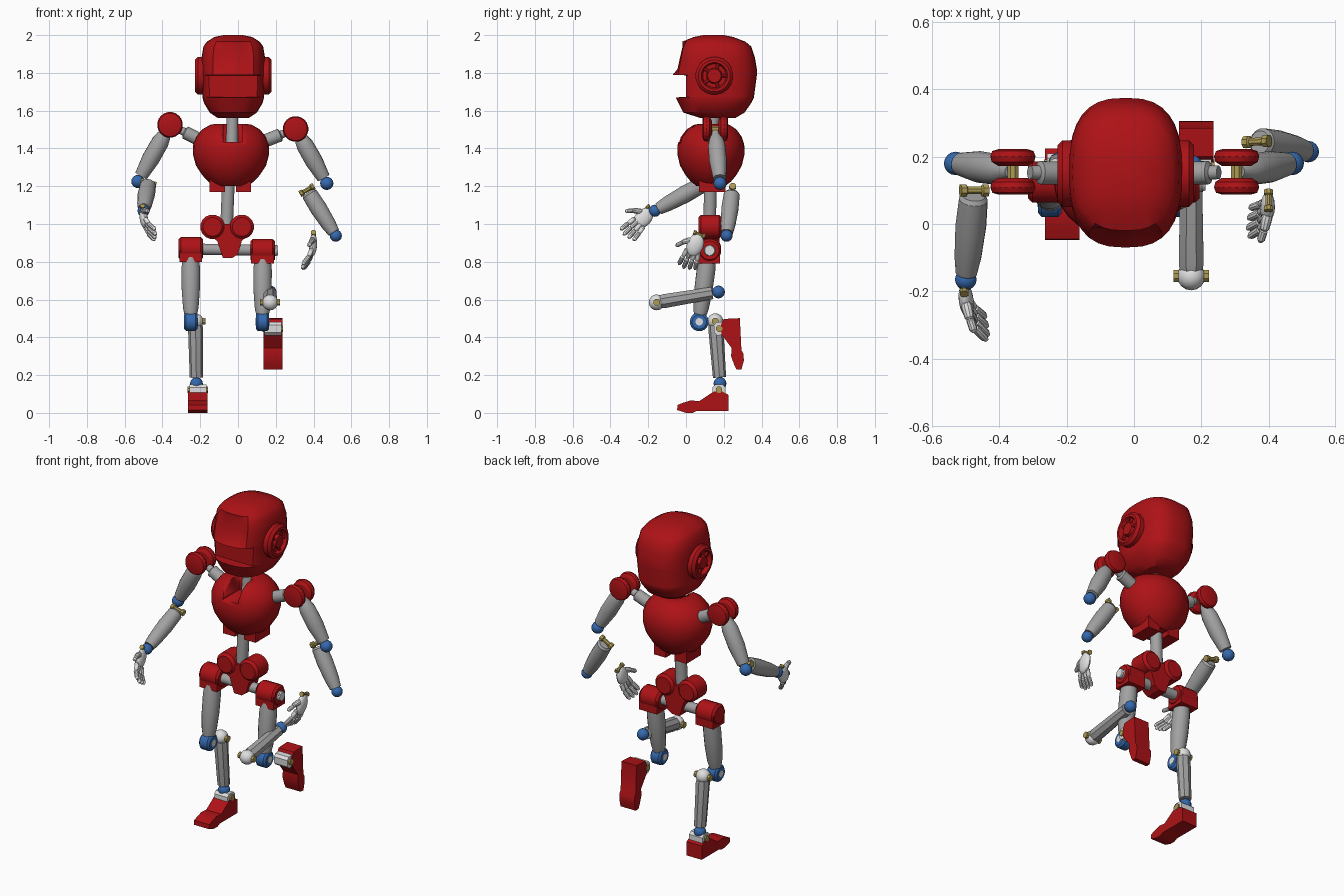
import bpy, bmesh, math
from mathutils import Vector as V

if "Cube" in bpy.data.objects:
    bpy.data.objects.remove(bpy.data.objects["Cube"])


def material(name, *c):
    m = bpy.data.materials.new(name)
    m.use_nodes = True
    m.diffuse_color = (*c, 1)
    m.node_tree.nodes["Principled BSDF"].inputs["Base Color"].default_value = (*c, 1)
    return m


RED = material("deep red", .42, .006, .008)
GREY = material("mid grey", .36, .36, .36)
LIGHT = material("light grey", .74, .74, .75)
BLUE = material("joint blue", .035, .14, .42)
GOLD = material("pin gold", .42, .33, .09)
X, Y, Z = V((1, 0, 0)), V((0, 1, 0)), V((0, 0, 1))


def loft(name, rings, mat):
    """Skin a list of equal-length point rings and cap both ends."""
    bm = bmesh.new()
    rows = [[bm.verts.new(p) for p in ring] for ring in rings]
    n = len(rows[0])
    for a, b in zip(rows, rows[1:]):
        for i in range(n):
            j = (i + 1) % n
            bm.faces.new((a[i], a[j], b[j], b[i]))
    bm.faces.new(rows[0])
    bm.faces.new(rows[-1])
    bmesh.ops.recalc_face_normals(bm, faces=bm.faces)
    me = bpy.data.meshes.new(name)
    bm.to_mesh(me)
    bm.free()
    me.materials.append(mat)
    ob = bpy.data.objects.new(name, me)
    bpy.context.collection.objects.link(ob)
    bpy.ops.object.select_all(action='DESELECT')
    ob.select_set(True)
    bpy.context.view_layer.objects.active = ob
    bpy.ops.object.shade_smooth_by_angle(angle=math.radians(32))
    return ob


def lathe(name, a, b, prof, mat, n=16):
    """Turn (position, radius) pairs around the line a-b."""
    a, b = V(a), V(b)
    q = Z.rotation_difference(b - a)
    turn = [2 * math.pi * (i + .5) / n for i in range(n)]
    return loft(name, [[a + (b - a) * t + q @ V((math.cos(k) * r, math.sin(k) * r, 0))
                        for k in turn] for t, r in prof], mat)


def prism(name, pts, o, u, v, w, half, mat):
    o = V(o)
    return loft(name, [[o + u * p + v * q + w * s for p, q in pts] for s in (-half, half)], mat)


def box(name, c, size, mat):
    x, y, z = (s / 2 for s in size)
    return prism(name, [(-x, -z), (x, -z), (x, z), (-x, z)], c, X, Z, Y, y, mat)


def blob(name, c, axes, mat, n=16):
    """Ellipsoid with three given half-axis vectors."""
    c = V(c)
    rings = []
    for i in range(9):
        k = math.pi * min(max(i / 8, .02), .98)
        rings.append([c + axes[0] * math.cos(k) + math.sin(k) * (
            axes[1] * math.cos(2 * math.pi * j / n) + axes[2] * math.sin(2 * math.pi * j / n))
            for j in range(n)])
    return loft(name, rings, mat)


def ball(name, c, r, mat):
    return blob(name, c, (X * r, Y * r, Z * r), mat)


def pin(name, c, d, length, r=.019):
    c, d = V(c), V(d).normalized() * length / 2
    lathe(name, c - d, c + d, [(0, r), (.2, r), (.25, r * .65), (.75, r * .65), (.8, r), (1, r)], GOLD, 8)


# Head: stacked rings with a visor step across the front
def head_ring(z, hw, y0, y1, limit):
    pts = []
    for i in range(32):
        k = 2 * math.pi * i / 32
        c, s = math.cos(k), math.sin(k)
        x = hw * math.copysign(abs(c) ** .75, c)
        y = (y0 + y1) / 2 + (y1 - y0) / 2 * math.copysign(abs(s) ** .75, s)
        if 1.8 < z < 1.95 and s < 0 and abs(x) < .09:
            y += .02
        pts.append(V((x - .025, max(y, limit), z)))
    return pts


loft("head", [head_ring(*r) for r in (
    (1.56, .08, .08, .26, -1), (1.59, .125, -.015, .31, -1), (1.64, .155, -.04, .345, -1),
    (1.67, .163, -.055, .36, -1), (1.673, .163, -.055, .36, 0), (1.787, .168, -.068, .375, 0),
    (1.79, .168, -.07, .375, -1), (1.82, .168, -.065, .375, -1), (1.88, .168, -.052, .365, -1),
    (1.94, .158, -.038, .345, -1), (1.965, .14, -.02, .315, -1), (1.99, .1, .04, .25, -1),
    (2.0, .05, .09, .2, -1))], RED)
for side, s in (("left", 1), ("right", -1)):
    o = V((-.025, .15, 1.785))
    lathe(side + "_ear_disc", o, o + X * s,
          [(.12, .1), (.188, .1), (.203, .085), (.203, .07), (.18, .062), (.18, .042),
           (.2, .036), (.2, .015)], RED, 20)
    for i in range(5):
        k = 2 * math.pi * i / 5
        d = Y * math.cos(k) + Z * math.sin(k)
        h = o + X * s * .185
        lathe(side + "_ear_spoke", h + d * .03, h + d * .07, [(0, .009), (1, .009)], RED, 6)

# Torso with neck notch, lower tabs, neck and waist
loft("torso", [[V((-.037 + .202 * r * math.cos(k), .132 + .178 * r * math.sin(k), z))
                for k in [2 * math.pi * i / 28 for i in range(28)]]
               for z, r in ((1.2, .42), (1.225, .6), (1.26, .76), (1.31, .92), (1.37, 1),
                            (1.42, .99), (1.46, .92), (1.5, .76), (1.525, .55), (1.53, .4))], RED)
torso = bpy.context.object
cutter = box("neck_notch_cutter", (-.028, 0, 1.53), (.1, .26, .19), RED)
cutter.hide_render = True
bpy.context.view_layer.objects.active = torso
cut = torso.modifiers.new("notch", 'BOOLEAN')
cut.operation = 'DIFFERENCE'
cut.object = cutter
bpy.ops.object.modifier_apply(modifier=cut.name)
bpy.data.objects.remove(cutter)
for x in (-.11, .03):
    box("torso_tab", (x, .14, 1.21), (.08, .14, .08), RED)
lathe("neck", (-.032, .13, 1.4), (-.03, .15, 1.6), [(0, .032), (1, .032)], GREY)
lathe("waist", (-.06, .125, 1.0), (-.05, .13, 1.24), [(0, .034), (1, .034)], GREY)

# Pelvis: tapered wedge with two round lobes
prism("pelvis", [(-.18, .96), (-.15, 1.04), (-.1, 1.0), (-.02, 1.0), (.03, 1.04), (.07, .96),
                 (.02, .91), (0, .84), (-.03, .82), (-.08, .82), (-.11, .91)],
      (0, .127, 0), X, Z, Y, .05, RED)
for x in (-.135, .02):
    lathe("pelvis_lobe", (x, .065, .985), (x, .19, .985),
          [(0, .05), (.12, .065), (.88, .065), (1, .05)], RED)
lathe("hip_rod", (-.3, .125, .868), (.205, .125, .86), [(0, .03), (1, .03)], GREY)
lathe("hip_rod_end", (.19, .125, .86), (.212, .125, .86), [(0, .032), (1, .026)], LIGHT)


# Legs
def thigh(side, x, z):
    lathe(side + "_hip_barrel", (x - .065, .125, z), (x + .065, .125, z),
          [(0, .05), (.1, .062), (.9, .062), (1, .05)], RED)
    box(side + "_hip_block", (x, .125, z - .03), (.12, .11, .08), RED)
    knee = V((x, .07, .482))
    lathe(side + "_thigh", (x, .115, z - .04), knee,
          [(0, .044), (.2, .05), (.5, .049), (.78, .042), (.92, .032)], GREY)
    lathe(side + "_knee", knee - X * .035, knee + X * .035,
          [(0, .038), (.15, .05), (.85, .05), (1, .038)], BLUE)
    lathe(side + "_knee_cap", knee - X * .037, knee + X * .037, [(0, .02), (1, .02)], LIGHT)


def shin(side, top, end):
    lathe(side + "_shin", top, end, [(.05, .036), (.12, .04), (.9, .035)], GREY, 8)
    ball(side + "_shin_ball", top, .042, LIGHT)
    pin(side + "_knee_pin", V(top), X, .105)
    ball(side + "_ankle_ball", end, .034, BLUE)


def foot(side, heel, f, h):
    heel = V(heel)
    prism(side + "_foot", [(0, .01), (0, .095), (.03, .112), (.08, .112), (.12, .085), (.155, .062),
                           (.2, .066), (.245, .052), (.27, .042), (.272, .015), (.225, 0),
                           (.19, 0), (.17, .01)], heel, f, h, X, .051, RED)
    prism(side + "_ankle_bracket", [(.015, .1), (.085, .1), (.085, .135), (.07, .15), (.03, .15),
                                    (.015, .135)], heel, f, h, X, .045, LIGHT)
    pin(side + "_ankle_pin", heel + f * .05 + h * .122, X, .108, .018)


thigh("right", -.25, .87)
thigh("left", .13, .86)
shin("right", (-.225, .155, .485), (-.22, .18, .155))
shin("left", (.17, -.155, .585), (.17, .172, .64))
foot("right", (-.213, .225, 0), -Y, Z)
foot("left", (.185, .295, .502), V((0, .05, -1)).normalized(), V((0, -1, -.05)).normalized())


# Arms
def upper_arm(side, shoulder, elbow, inner):
    s = V(shoulder)
    for d in (1, -1):
        o = s + Y * .018 * d
        lathe(side + "_shoulder_disc", o, o + Y * d,
              [(0, .045), (.012, .064), (.028, .068), (.044, .062), (.05, .042)], RED, 20)
    pin(side + "_shoulder_pin", s, Y, .125, .027)
    lathe(side + "_shoulder_rod", s + (V(inner) - s) * .3, inner,
          [(0, .02), (.2, .022), (.25, .035), (1, .035)], GREY)
    lathe(side + "_upper_arm", s, elbow,
          [(.05, .018), (.2, .038), (.3, .046), (.6, .047), (.9, .035)], GREY)
    ball(side + "_elbow", elbow, .035, BLUE)


def forearm(side, a, b, d):
    pin(side + "_elbow_pin", a, d, .085, .019)
    lathe(side + "_forearm", a, b, [(.06, .034), (.1, .043), (.4, .046), (.75, .04), (.93, .032)], GREY)
    ball(side + "_wrist_ball", b, .032, BLUE)


def hand(side, wrist, f, s, c):
    """f runs to the fingertips, s to the thumb, c is the curl direction."""
    w, f, s, c = V(wrist), V(f).normalized(), V(s).normalized(), V(c)
    pin(side + "_wrist_pin", w, s, .065, .014)
    blob(side + "_palm", w + f * .06, (f * .062, s * .044, c * .022), LIGHT)
    taper = [(0, .007), (.12, .0125), (.8, .012), (1, .006)]
    for i in range(4):
        k = i - 1.5
        size = 1 - .09 * abs(k - .3)
        a = w + f * .092 + s * k * .021 + c * .004
        b = a + (f * .055 + s * k * .006 + c * .016) * size
        t = b + (f * .052 + s * k * .004 + c * .034) * size
        lathe(side + "_finger_base", a, b, taper, LIGHT, 10)
        lathe(side + "_finger_tip", b - (t - b) * .1, t, taper, LIGHT, 10)
    a = w + f * .04 + s * .025
    b = w + f * .07 + s * .07 + c * .01
    lathe(side + "_thumb_base", a, b, [(0, .012), (.3, .017), (.9, .014), (1, .009)], LIGHT, 10)
    lathe(side + "_thumb_tip", b - s * .004, w + f * .1 + s * .095 + c * .02, taper, LIGHT, 10)


upper_arm("right", (-.36, .155, 1.525), (-.53, .18, 1.225), (-.19, .15, 1.44))
upper_arm("left", (.305, .155, 1.503), (.47, .18, 1.215), (.13, .15, 1.435))
forearm("right", (-.475, .1, 1.215), (-.5, -.165, 1.07), (1, 0, -.25))
forearm("left", (.365, .245, 1.18), (.518, .215, .938), (.85, .05, .5))
hand("right", (-.505, -.185, 1.075), (.1, -.68, -.72), (0, -.72, .69), X)
hand("left", (.4, .07, .945), (-.05, -.35, -.93), (0, -.93, .35), -X)
